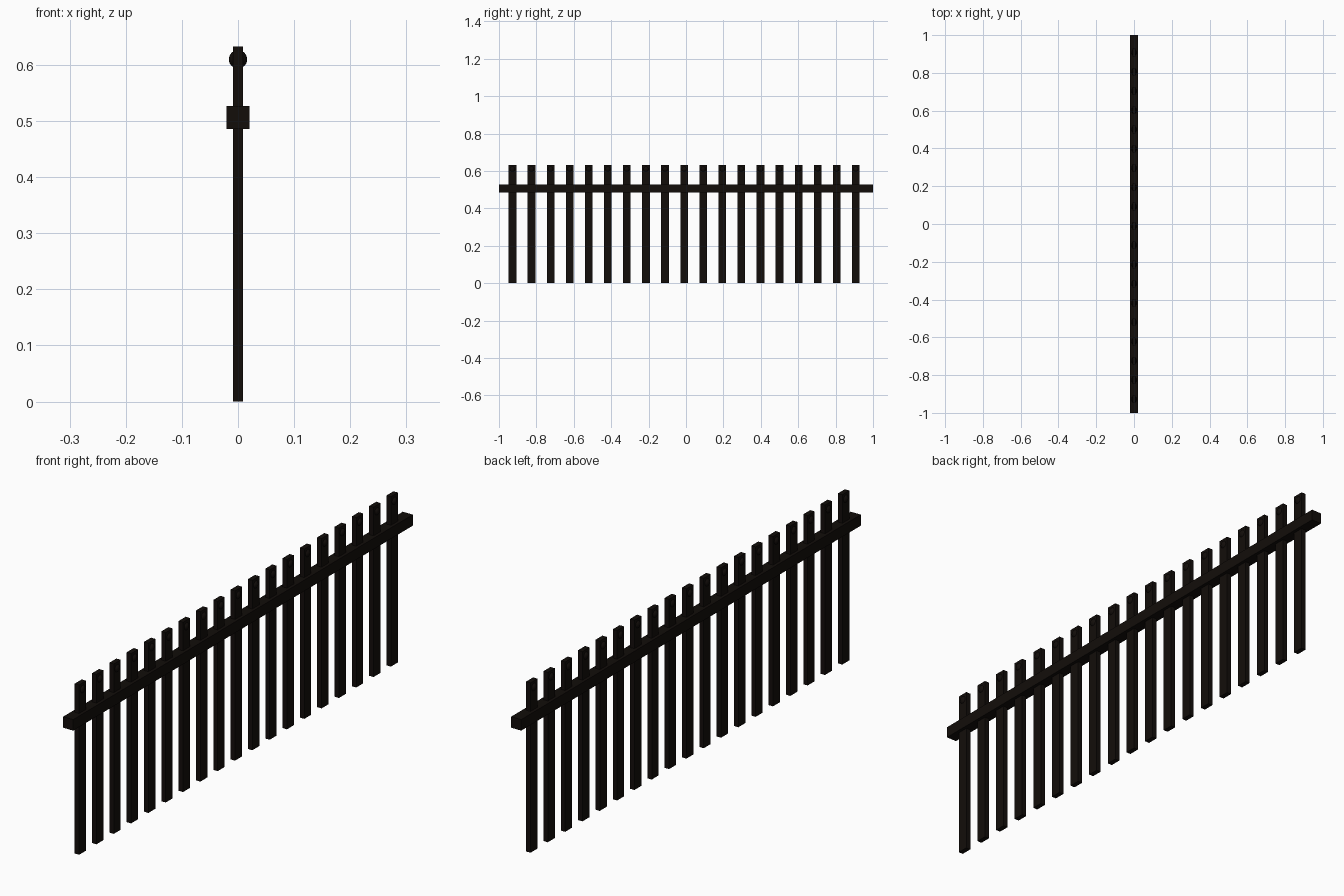
import bpy

if "Cube" in bpy.data.objects:
    bpy.data.objects.remove(bpy.data.objects["Cube"])

mat = bpy.data.materials.new("dark_wood")
mat.diffuse_color = (0.006, 0.004, 0.003, 1)
mat.use_nodes = True
mat.node_tree.nodes["Principled BSDF"].inputs["Base Color"].default_value = mat.diffuse_color

COUNT, FIRST, STEP = 19, -0.928, 0.102
HEIGHT, WIDTH, THICK = 0.633, 0.041, 0.018


def box(name, loc, size):
    bpy.ops.mesh.primitive_cube_add(size=1, location=loc)
    ob = bpy.context.object
    ob.name = name
    ob.scale = size
    bpy.ops.object.transform_apply(location=False, rotation=False, scale=True)
    ob.data.materials.append(mat)
    return ob


# Square rail running the whole length
box("rail", (0, 0, 0.506), (0.041, 2.0, 0.041))

# Upright pickets, each with a small round stud near the top
for i in range(COUNT):
    y = FIRST + i * STEP
    box("picket", (0, y, HEIGHT / 2), (THICK, WIDTH, HEIGHT))
    bpy.ops.mesh.primitive_uv_sphere_add(segments=16, ring_count=8, radius=0.0165,
                                         location=(0, y, 0.61))
    stud = bpy.context.object
    stud.name = "stud"
    stud.data.materials.append(mat)
    bpy.ops.object.shade_smooth()
